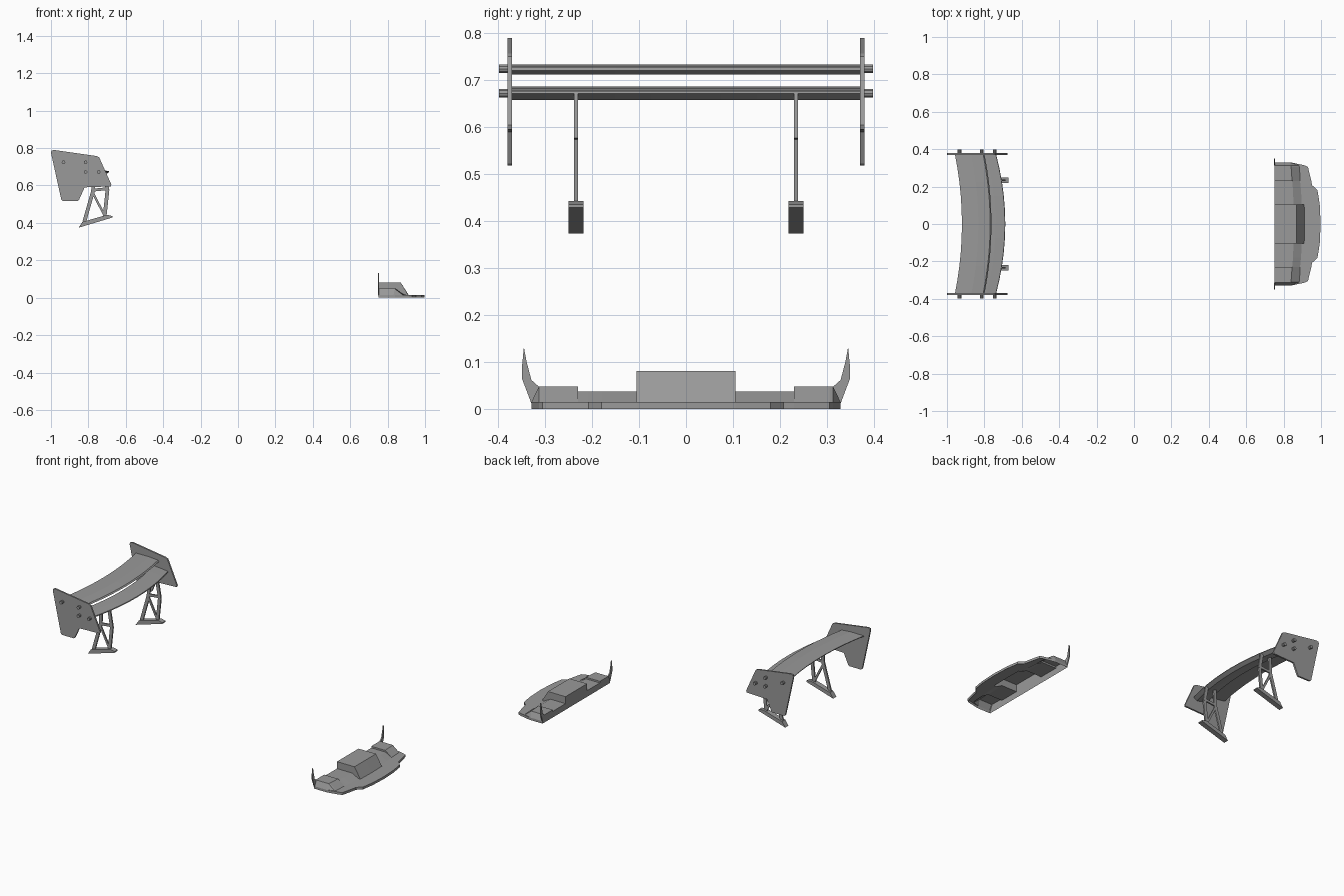
import bpy, bmesh, math
from mathutils import Vector

if "Cube" in bpy.data.objects:
    bpy.data.objects.remove(bpy.data.objects["Cube"], do_unlink=True)

GREY = (0.32, 0.32, 0.32, 1)
mat = bpy.data.materials.new("mid grey")
mat.use_nodes = True
mat.diffuse_color = GREY
mat.node_tree.nodes["Principled BSDF"].inputs["Base Color"].default_value = GREY


def finish(bm, name):
    bmesh.ops.remove_doubles(bm, verts=bm.verts, dist=0.0005)
    bmesh.ops.recalc_face_normals(bm, faces=bm.faces)
    mesh = bpy.data.meshes.new(name)
    bm.to_mesh(mesh)
    bm.free()
    mesh.materials.append(mat)
    obj = bpy.data.objects.new(name, mesh)
    bpy.context.collection.objects.link(obj)
    return obj


def loft(bm, rings, closed=True, caps=True):
    """Skin a list of equally long point rings."""
    loops = [[bm.verts.new(p) for p in ring] for ring in rings]
    n = len(loops[0])
    for a, b in zip(loops, loops[1:]):
        for i in range(n if closed else n - 1):
            j = (i + 1) % n
            bm.faces.new((a[i], a[j], b[j], b[i]))
    if caps:
        bm.faces.new(loops[0])
        bm.faces.new(loops[-1][::-1])


def slab(bm, outline, y, thick):
    """Plate with an x-z outline, centred on y."""
    loft(bm, [[(x, y + s * thick / 2, z) for x, z in outline] for s in (-1, 1)])


def bar(bm, a, b, y, width, thick):
    a, b = Vector(a), Vector(b)
    side = (b - a).orthogonal().normalized() * width / 2
    slab(bm, [a + side, b + side, b - side, a - side], y, thick)


# Wing blades: a section swept across the span with a bow in plan
HALF = 0.375


def blade(name, section, bow, steps=10):
    bm = bmesh.new()
    rings = []
    for i in range(steps + 1):
        t = 2 * i / steps - 1
        rings.append([(x + bow * (1 - t * t), t * HALF, z) for x, z in section])
    loft(bm, rings)
    finish(bm, name)


blade("upper_wing_blade",
      [(-.80, .721), (-.807, .728), (-.87, .733), (-.958, .732),
       (-.958, .728), (-.87, .715), (-.815, .712)], .038)
blade("lower_wing_blade",
      [(-.738, .672), (-.74, .677), (-.79, .683), (-.84, .687),
       (-.84, .683), (-.79, .663), (-.76, .658)], .05)

# Endplates with bolt heads, and support struts with feet
PLATE = [(-1, .775), (-.997, .786), (-.985, .79), (-.755, .757), (-.742, .75),
         (-.677, .605), (-.68, .595), (-.82, .59), (-.85, .523), (-.857, .518),
         (-.937, .518), (-.945, .525)]
BOLTS = [(-.933, .724), (-.815, .724), (-.815, .672), (-.745, .672)]
FOOT = [(-.853, .374), (-.67, .429), (-.67, .436), (-.70, .443), (-.832, .405)]

for side, label in ((1, "left"), (-1, "right")):
    bm = bmesh.new()
    slab(bm, PLATE, side * HALF, .01)
    finish(bm, label + "_endplate")

    bm = bmesh.new()
    for x, z in BOLTS:
        ring = [(x + .0095 * math.cos(math.tau * k / 10),
                 z + .0095 * math.sin(math.tau * k / 10)) for k in range(10)]
        slab(bm, ring, side * .387, .022)
    finish(bm, label + "_endplate_bolts")

    y = side * .234
    bm = bmesh.new()
    rear = [(-.822, .405), (-.775, .57), (-.77, .672)]
    front = [(-.713, .435), (-.698, .575), (-.715, .67)]
    for path in (rear, front):
        for a, b in zip(path, path[1:]):
            bar(bm, a, b, y, .02, .009)
    bar(bm, (-.775, .575), (-.698, .583), y, .015, .009)
    bar(bm, (-.775, .56), (-.717, .445), y, .012, .009)
    finish(bm, label + "_strut")

    bm = bmesh.new()
    slab(bm, FOOT, y, .031)
    finish(bm, label + "_strut_foot")

# Splitter: hollow shell, open underneath, lofted across y
# station: y, deck height, deck front x, slope foot x, lip front x
LIP, BACK = .015, .75
STATIONS = [
    (0, .081, .87, .912, .998), (.105, .081, .87, .91, .993),
    (.105, .038, .853, .897, .993), (.18, .038, .85, .893, .981),
    (.208, .038, .848, .89, .952), (.23, .038, .847, .888, .948),
    (.23, .048, .845, .888, .948), (.305, .048, .84, .885, .93),
    (.313, .048, .838, .88, .915), (.329, LIP, .832, .836, .84)]
stations = [(-s[0],) + s[1:] for s in reversed(STATIONS[1:])] + STATIONS
bm = bmesh.new()
loft(bm, [[(BACK, y, 0), (BACK, y, h), (deck, y, h), (foot, y, LIP),
           (lip, y, LIP), (lip, y, 0)] for y, h, deck, foot, lip in stations],
     closed=False, caps=False)
# close the two ends
for s in (1, -1):
    y = s * .329
    bm.faces.new([bm.verts.new(p) for p in
                  ((BACK, y, 0), (BACK, y, LIP), (.84, y, LIP), (.84, y, 0))])
bmesh.ops.remove_doubles(bm, verts=bm.verts, dist=0.0005)
bmesh.ops.dissolve_degenerate(bm, dist=0.0005, edges=bm.edges)
finish(bm, "front_splitter")

# Upright end fins, thin along x and flared at the foot
FIN = [(.329, .012), (.349, .065), (.349, .09), (.345, .132),
       (.339, .1), (.329, .062), (.312, .047)]
for s, label in ((1, "left"), (-1, "right")):
    bm = bmesh.new()
    loft(bm, [[(x, s * y, z) for y, z in FIN] for x in (.748, .755)])
    finish(bm, label + "_splitter_fin")
